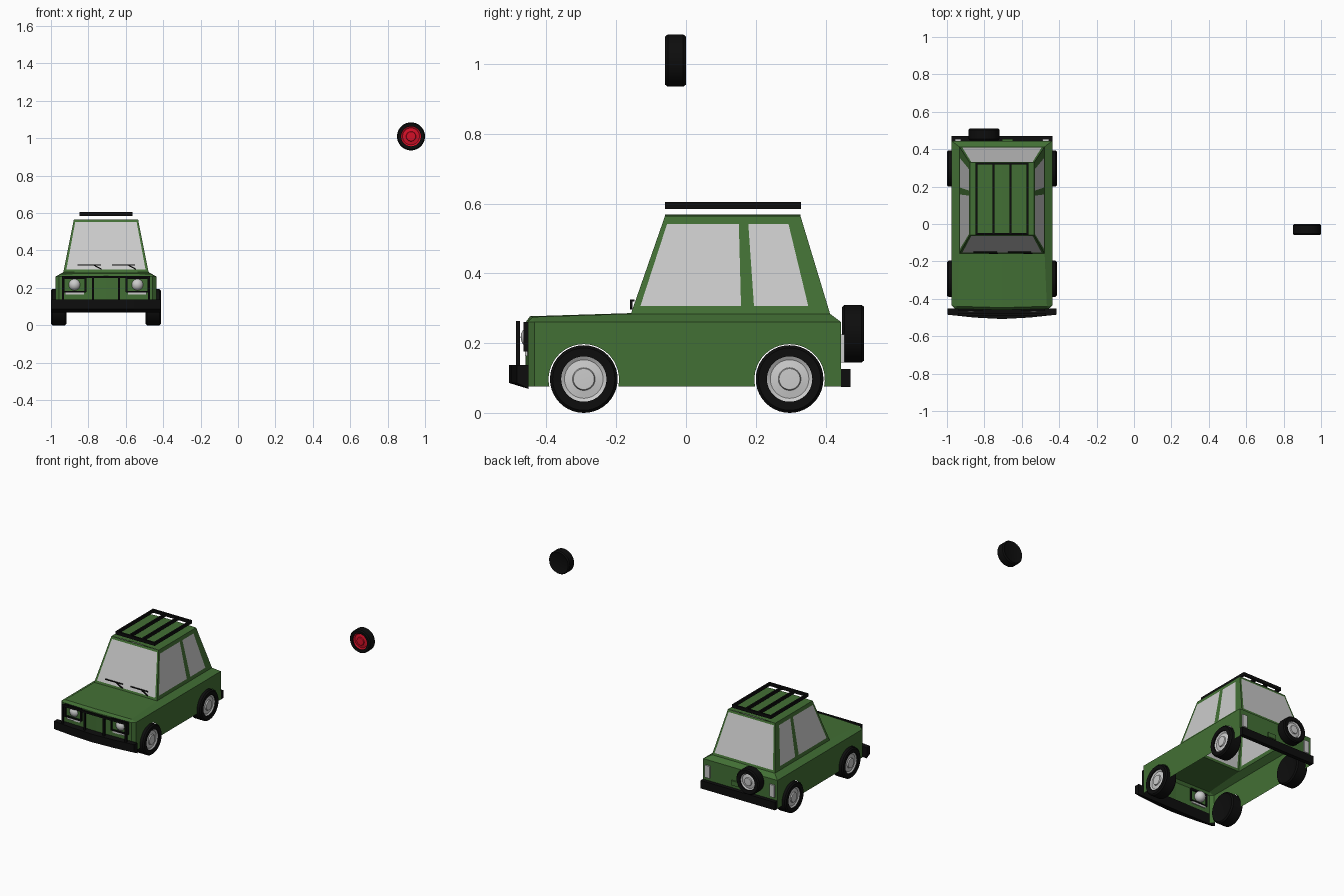
import bpy, bmesh, math
from mathutils import Vector, Matrix

if "Cube" in bpy.data.objects:
    bpy.data.objects.remove(bpy.data.objects["Cube"])

X0 = -0.706  # centre line of the vehicle


def material(name, col):
    m = bpy.data.materials.new(name)
    m.diffuse_color = (*col, 1)
    m.use_nodes = True
    m.node_tree.nodes["Principled BSDF"].inputs["Base Color"].default_value = m.diffuse_color
    return m


GREEN = material("green_paint", (0.055, 0.16, 0.035))
BLACK = material("black_rubber", (0.004, 0.004, 0.004))
RED = material("red_paint", (0.65, 0.005, 0.02))
WHITE = material("white_lens", (0.9, 0.9, 0.9))


def finish(name, bm, mat=None, smooth=False):
    me = bpy.data.meshes.new(name)
    bm.to_mesh(me)
    bm.free()
    ob = bpy.data.objects.new(name, me)
    bpy.context.collection.objects.link(ob)
    if mat:
        me.materials.append(mat)
    if smooth:
        bpy.context.view_layer.objects.active = ob
        ob.select_set(True)
        bpy.ops.object.shade_smooth_by_angle(angle=math.radians(35))
        ob.select_set(False)
    return ob


def shell(name, faces, mat=None):
    """Thin skin from polygons, every face turned outwards."""
    bm = bmesh.new()
    for pts in faces:
        bm.faces.new([bm.verts.new((X0 + p[0], p[1], p[2])) for p in pts])
    bmesh.ops.remove_doubles(bm, verts=bm.verts, dist=1e-5)
    bm.normal_update()
    for f in bm.faces:
        if f.normal.dot(f.calc_center_median() - Vector((X0, 0, 0.22))) < 0:
            f.normal_flip()
    return finish(name, bm, mat)


def box(name, c, size, mat=None, tilt=0):
    bm = bmesh.new()
    bmesh.ops.create_cube(bm, size=1, matrix=Matrix.Translation((X0 + c[0], c[1], c[2]))
                          @ Matrix.Rotation(tilt, 4, 'Y') @ Matrix.Diagonal((*size, 1)))
    return finish(name, bm, mat)


def lathe(name, profile, c, axis, mat=None, seg=40):
    bm = bmesh.new()
    vs = [bm.verts.new((r, 0, h)) for r, h in profile]
    es = [bm.edges.new(p) for p in zip(vs, vs[1:])]
    bmesh.ops.spin(bm, geom=vs + es, cent=(0, 0, 0), axis=(0, 0, 1),
                   angle=2 * math.pi, steps=seg, use_duplicate=False)
    bmesh.ops.remove_doubles(bm, verts=bm.verts, dist=1e-5)
    bmesh.ops.recalc_face_normals(bm, faces=bm.faces)
    rot = Vector(axis).to_track_quat('Z', 'Y').to_matrix().to_4x4()
    bm.transform(Matrix.Translation(c) @ rot)
    return finish(name, bm, mat, True)


def wheel(name, c, axis, r, w, hub, hub_mat=None):
    h = w / 2
    lathe(name + "_tyre", [(0, -h + .006), (.7 * r, -h + .006), (.92 * r, -h), (r, -h + .008),
                           (r, h - .008), (.92 * r, h), (hub, h - .002), (hub, h - .014),
                           (0, h - .03)], c, axis, BLACK)
    lathe(name + "_hub", [(hub, h - .010), (.85 * hub, h - .016), (.5 * hub, h - .012),
                          (.46 * hub, h - .005), (0, h - .004)], c, axis, hub_mat)


# Lower body: sides with wheel arches, nose, tail, shoulders, bonnet
ARCHES, WZ, BOT, BELT = (-0.293, 0.297), 0.096, 0.075, 0.26
body = []
for s in (-1, 1):
    x = .27 * s
    side = [(x, -.435, BELT), (x, -.435, BOT)]
    for ya in ARCHES:
        a0 = math.asin((WZ - BOT) / .101)
        for i in range(25):
            a = math.pi + a0 - (math.pi + 2 * a0) * i / 24
            side.append((x, ya + .101 * math.cos(a), WZ + .101 * math.sin(a)))
    side += [(x, .445, BOT), (x, .445, BELT)]
    body.append(side)
    nose = [(x, -.435), (.25 * s, -.453), (0, -.46)]
    for (xa, ya), (xb, yb) in zip(nose, nose[1:]):
        body.append([(xa, ya, BOT), (xb, yb, BOT), (xb, yb, BELT), (xa, ya, BELT)])
    body += [[(.25 * s, -.453, BELT), (0, -.46, BELT), (0, -.447, .277), (.24 * s, -.44, .275)],
             [(x, -.435, BELT), (.25 * s, -.453, BELT), (.24 * s, -.44, .275)],
             [(x, -.435, BELT), (.24 * s, -.44, .275), (.228 * s, -.158, .284),
              (.228 * s, .413, .284), (x, .445, BELT)],
             [(.24 * s, -.44, .275), (0, -.447, .277), (0, -.158, .286), (.228 * s, -.158, .284)]]
body += [[(-.27, .445, BOT), (.27, .445, BOT), (.27, .445, BELT), (-.27, .445, BELT)],
         [(-.27, .445, BELT), (.27, .445, BELT), (.228, .413, .284), (-.228, .413, .284)]]
shell("lower_body", body, GREEN)

# Cabin frames with flush glass panes
frames, glass = [], []


def window(quad, u0, u1, v0, v1):
    a, b, c, d = map(Vector, quad)
    at = lambda u, v: a.lerp(b, u).lerp(d.lerp(c, u), v)
    inner = [at(u0, v0), at(u1, v0), at(u1, v1), at(u0, v1)]
    outer = [a, b, c, d]
    for i in range(4):
        j = (i + 1) % 4
        frames.append([outer[i], outer[j], inner[j], inner[i]])
    glass.append(inner)


lo, hi = .284, .565
for s in (-1, 1):
    b, t = .228 * s, .172 * s
    window([(b, -.158, lo), (b, .175, lo), (t, .162, hi), (t, -.06, hi)], .06, .95, .08, .915)
    window([(b, .175, lo), (b, .413, lo), (t, .328, hi), (t, .162, hi)], .09, .76, .08, .915)
for yb, yt in ((-.158, -.06), (.413, .328)):
    window([(-.228, yb, lo), (.228, yb, lo), (.172, yt, hi), (-.172, yt, hi)], .03, .97, .05, .95)
frames += [[(s * .172, -.06, hi), (s * .172, .328, hi), (0, .328, hi + .004), (0, -.06, hi + .004)]
           for s in (-1, 1)]
shell("cabin_frame", frames, GREEN)
shell("window_glass", glass)

# Roof rack
for x in (-.137, -.045, .045, .137):
    box("rack_rail", (x, .135, .595), (.011, .39, .02), BLACK)
for y in (-.054, .324):
    box("rack_crossbar", (0, y, .595), (.284, .012, .02), BLACK)

# Bumpers: front one bowed forward with a sloping underside
bumper = []
sec = lambda x, yf: [(x, -.452, .069), (x, yf, .086), (x, yf, .138), (x, -.452, .138)]
rings = [sec(-.291, -.485), sec(-.15, -.5), sec(0, -.508), sec(.15, -.5), sec(.291, -.485)]
for p, q in zip(rings, rings[1:]):
    bumper += [[p[i], p[(i + 1) % 4], q[(i + 1) % 4], q[i]] for i in range(4)]
ob = shell("front_bumper", bumper + [rings[0], rings[-1]], BLACK)
bm = bmesh.new()
bm.from_mesh(ob.data)
bmesh.ops.recalc_face_normals(bm, faces=bm.faces)
bm.to_mesh(ob.data)
bm.free()
box("rear_bumper", (0, .458, .1), (.54, .026, .052), BLACK)

# Bull bar
box("bull_bar_top", (0, -.482, .258), (.47, .012, .012), BLACK)
for x in (-.23, -.07, .07, .23):
    box("bull_bar_post", (x, -.482, .2), (.011, .012, .128), BLACK)

# Lamps
for s in (-1, 1):
    for dz, dx, w, h in ((.254, 0, .12, .012), (.18, 0, .12, .008),
                         (.217, -.058, .01, .08), (.217, .058, .01, .08)):
        box("headlamp_surround", (.168 * s + dx, -.457, dz), (w, .018, h), BLACK)
    bm = bmesh.new()
    bmesh.ops.create_uvsphere(bm, u_segments=24, v_segments=14, radius=.034,
                              matrix=Matrix.Translation((X0 + .168 * s, -.44, .217)))
    finish("headlamp", bm, WHITE, True)
    box("indicator", (.168 * s, -.456, .17), (.1, .012, .013))
    box("tail_lamp", (.235 * s, .448, .185), (.034, .012, .08))
    # Wipers follow the windscreen
    xw = -.09 if s < 0 else .094
    box("wiper_blade", (xw, -.15, .322), (.125, .006, .006), BLACK)
    box("wiper_arm", (xw + .045, -.157, .311), (.05, .006, .006), BLACK, .5)
box("tail_handle", (.03, .449, .16), (.06, .01, .03), GREEN)

# Road wheels, spare and the separate floating wheel
for s in (-1, 1):
    for y, end in zip(ARCHES, ("front", "rear")):
        wheel(end + "_wheel", (X0 + .253 * s, y, WZ + .001), (s, 0, 0), .097, .082, .065)
wheel("spare_wheel", (-.802, .479, .227), (0, 1, 0), .083, .064, .054)
wheel("loose_wheel", (.925, -.03, 1.01), (0, -1, 0), .075, .06, .053, RED)
